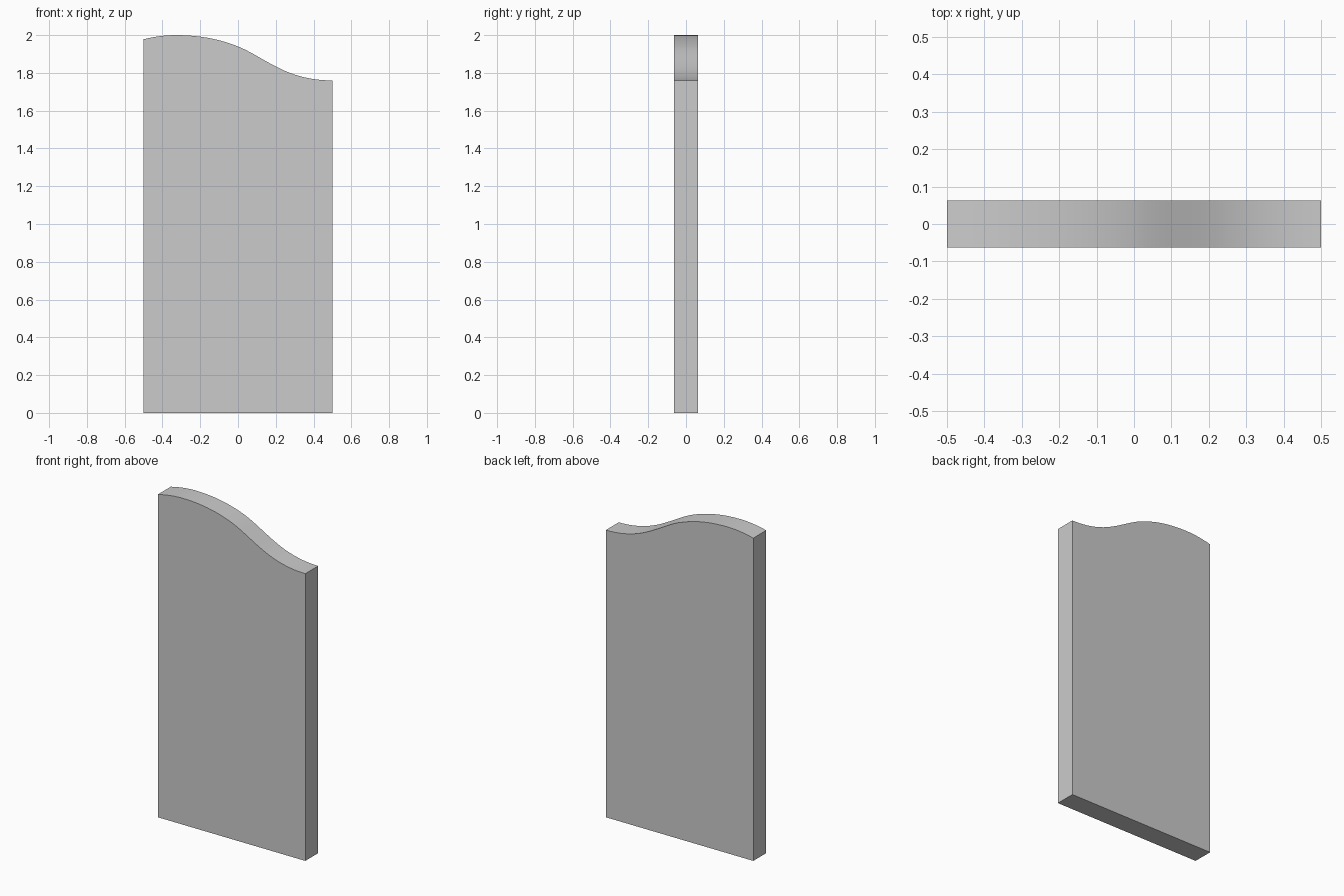
import bpy, bmesh, math

if "Cube" in bpy.data.objects:
    bpy.data.objects.remove(bpy.data.objects["Cube"])

HALF_W, HALF_D, STEPS = 0.5, 0.0625, 10

# Top edge, left to right: x, z, slope
KEYS = [(-0.5, 1.978, 0.24), (-0.33, 2.0, 0.0), (0.0, 1.94, -0.40),
        (0.12, 1.878, -0.57), (0.25, 1.81, -0.43), (0.5, 1.76, 0.0)]


def hermite(a, b, t):
    """Point on the smooth curve between two keys."""
    (x0, z0, m0), (x1, z1, m1) = a, b
    h = x1 - x0
    z = ((2*t**3 - 3*t**2 + 1) * z0 + (t**3 - 2*t**2 + t) * h * m0
         + (3*t**2 - 2*t**3) * z1 + (t**3 - t**2) * h * m1)
    return x0 + h * t, z


# Outline: flat bottom, straight sides, wavy top
top = [hermite(a, b, i / STEPS) for a, b in zip(KEYS, KEYS[1:]) for i in range(STEPS)]
top.append(KEYS[-1][:2])
outline = [(-HALF_W, 0), (HALF_W, 0)] + top[::-1]

# Panel: extrude the front outline to the back
bm = bmesh.new()
front = bm.faces.new([bm.verts.new((x, -HALF_D, z)) for x, z in outline])
ext = bmesh.ops.extrude_face_region(bm, geom=[front], use_keep_orig=True)
back = [v for v in ext["geom"] if isinstance(v, bmesh.types.BMVert)]
bmesh.ops.translate(bm, verts=back, vec=(0, 2 * HALF_D, 0))
bmesh.ops.recalc_face_normals(bm, faces=bm.faces)

mesh = bpy.data.meshes.new("wavy_top_panel")
bm.to_mesh(mesh)
bm.free()
panel = bpy.data.objects.new("wavy_top_panel", mesh)
bpy.context.collection.objects.link(panel)

# Smooth the wavy top, keep the corners crisp
bpy.context.view_layer.objects.active = panel
panel.select_set(True)
bpy.ops.object.shade_smooth_by_angle(angle=math.radians(30))
